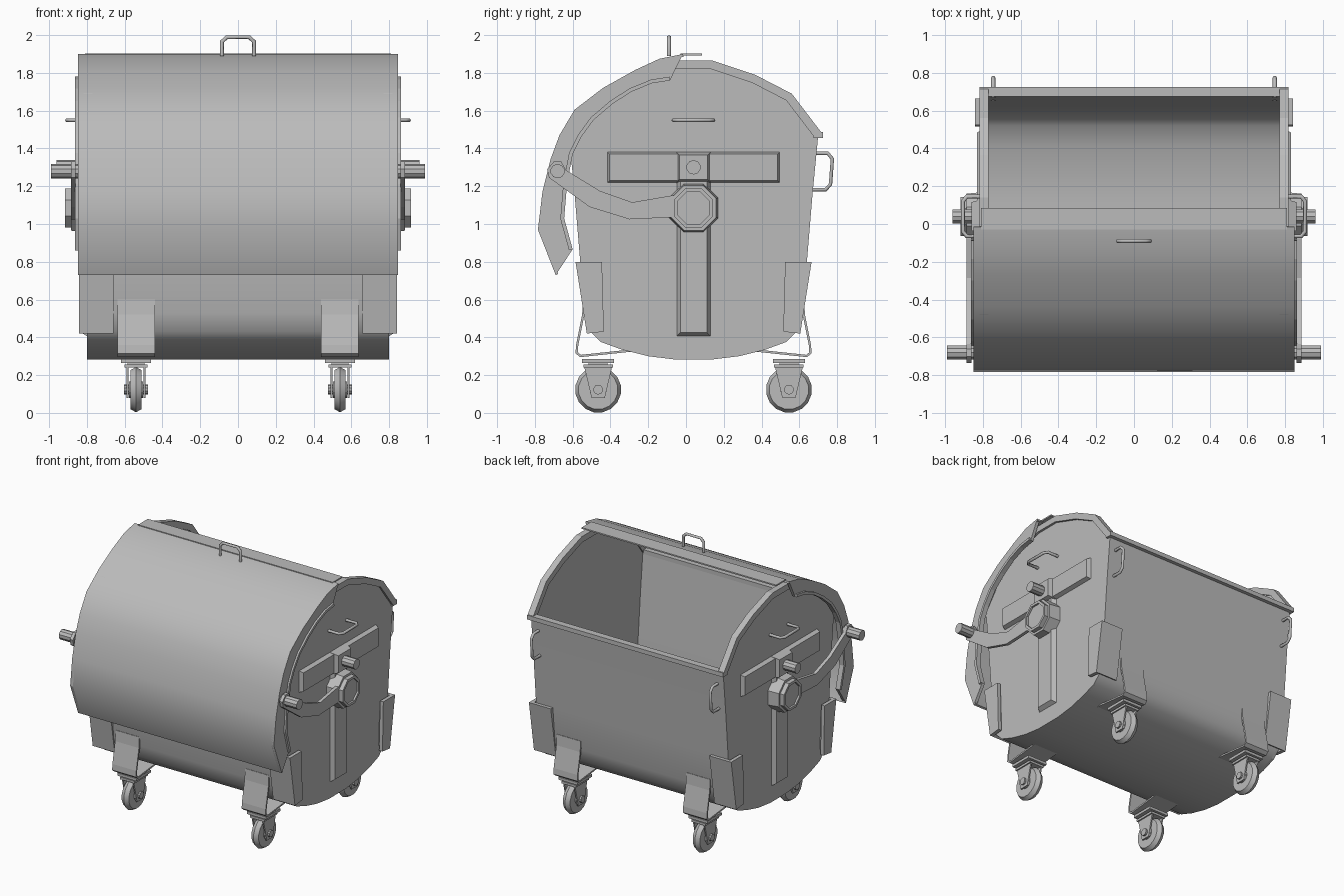
import bpy, bmesh, math
from mathutils import Vector

cube = bpy.data.objects.get("Cube")
if cube:
    bpy.data.objects.remove(cube)

CENTRE_Y = 0.04  # the tub is symmetric about this plane

steel = bpy.data.materials.new("galvanised grey")
steel.use_nodes = True
GREY = (0.5, 0.5, 0.5, 1)
steel.diffuse_color = GREY
steel.node_tree.nodes["Principled BSDF"].inputs["Base Color"].default_value = GREY


def add(name, data, mirror=""):
    data.materials.append(steel)
    ob = bpy.data.objects.new(name, data)
    ob.location.y = CENTRE_Y
    bpy.context.collection.objects.link(ob)
    if mirror:
        mod = ob.modifiers.new("Mirror", "MIRROR")
        mod.use_axis = ("x" in mirror, "y" in mirror, False)
        mod.use_mirror_merge = False
    return ob


def prism(name, parts, mirror="x", smooth=0):
    """Extrude (y, z) outlines along x; each part is (outline, x0, x1[, end outline])."""
    bm = bmesh.new()
    for outline, x0, x1, *end in parts:
        a = [bm.verts.new((x0, y, z)) for y, z in outline]
        b = [bm.verts.new((x1, y, z)) for y, z in (end[0] if end else outline)]
        n = len(a)
        bm.faces.new(a)
        bm.faces.new(b[::-1])
        for i in range(n):
            j = (i + 1) % n
            bm.faces.new((a[i], b[i], b[j], a[j]))
    bmesh.ops.recalc_face_normals(bm, faces=bm.faces)
    me = bpy.data.meshes.new(name)
    bm.to_mesh(me)
    bm.free()
    if smooth:
        for p in me.polygons:
            p.use_smooth = True
        me.set_sharp_from_angle(angle=math.radians(smooth))
    return add(name, me, mirror)


def ring(y, z, r, n):
    return [(y + r * math.cos(math.tau * (i + .5) / n),
             z + r * math.sin(math.tau * (i + .5) / n)) for i in range(n)]


def rect(y0, y1, z0, z1, inset=0):
    return [(y0 + inset, z0 + inset), (y1 - inset, z0 + inset),
            (y1 - inset, z1 - inset), (y0 + inset, z1 - inset)]


def offset(path, d):
    """Shift a polyline to its left by d."""
    out = []
    for i, p in enumerate(path):
        p = Vector(p)
        dirs = []
        if i > 0:
            dirs.append((p - Vector(path[i - 1])).normalized())
        if i < len(path) - 1:
            dirs.append((Vector(path[i + 1]) - p).normalized())
        t = sum(dirs, Vector((0, 0))).normalized()
        k = d / max(t.dot(dirs[0]), .5)
        out.append((p.x - t.y * k, p.y + t.x * k))
    return out


def band(path, d):
    return path + offset(path, d)[::-1]


def wire(name, paths, r=.011):
    cu = bpy.data.curves.new(name, "CURVE")
    cu.dimensions = "3D"
    cu.bevel_depth = r
    cu.bevel_resolution = 1
    cu.use_fill_caps = True
    for path in paths:
        sp = cu.splines.new("POLY")
        sp.points.add(len(path) - 1)
        for pt, co in zip(sp.points, path):
            pt.co = (*co, 1)
    add(name, cu)


# Tub: bent sheet, two end plates and a raised rim
half = [(.66, 1.47), (.63, 1.16), (.60, .80), (.575, .53), (.545, .43),
        (.49, .375), (.38, .335), (.24, .30), (.10, .283)]
sheet = [(-y, z) for y, z in half] + half[::-1]
half_arc = [(.675, 1.487), (.52, 1.69), (.326, 1.79), (.10, 1.865)]
arc = [(-y, z) for y, z in half_arc] + half_arc[::-1]
prism("tub_sheet", [(band(sheet, .018), -.80, .80)], "", 40)
prism("end_plate", [(sheet + arc[::-1], .78, .80)])
prism("end_rim", [(band(arc, -.045), .77, .817)])
prism("long_rim", [(rect(.635, .685, 1.455, 1.487), -.817, .817)], "y")

# Pressed ribs on the ends
prism("end_ribs", [
    (rect(-.46, .46, 1.215, 1.385), .79, .83, rect(-.46, .46, 1.215, 1.385, .015)),
    (rect(-.095, .095, .40, 1.25), .79, .83, rect(-.095, .095, .40, 1.25, .025)),
    (rect(-.095, .095, 1.215, 1.385), .79, .86, rect(-.095, .095, 1.215, 1.385, .02)),
])

# Lid: curved sheet with end flanges, stiffening lip and overhanging edge
lid = [(-.056, 1.90), (-.18, 1.875), (-.31, 1.815), (-.48, 1.72), (-.63, 1.605),
       (-.71, 1.47), (-.757, 1.343), (-.80, 1.17), (-.824, .97), (-.73, .73)]
lid_inner = [(-.125, 1.76), (-.22, 1.745), (-.33, 1.70), (-.43, 1.635), (-.53, 1.55),
             (-.595, 1.46), (-.64, 1.37), (-.67, 1.21), (-.685, 1.03), (-.64, .866)]
prism("lid_sheet", [(band(lid, .015), -.848, .848)], "", 40)
prism("lid_flange", [(lid + lid_inner[::-1], .825, .848)])
prism("lid_lip", [(band(lid_inner, -.02), .825, .862)])
prism("lid_edge", [(rect(-.07, .045, 1.893, 1.903), -.81, .81)], "")

# Pivot hub, lever arm and lifting pins
hub_y, hub_z = 0, 1.085
pin_y, pin_z = -.72, 1.28
arm = [(-.06, 1.15), (-.12, 1.15), (-.325, 1.115), (-.495, 1.175), (-.675, 1.285),
       (-.70, 1.33), (-.74, 1.33), (-.775, 1.29), (-.765, 1.245), (-.73, 1.22),
       (-.55, 1.09), (-.34, 1.025), (-.12, 1.035), (-.06, 1.035)]
prism("lever_arm", [(arm, .86, .885)])
octagon = ring(hub_y, hub_z, .112, 8)
hollow = ring(hub_y, hub_z, .092, 8)
prism("pivot_hub", [
    (ring(hub_y, hub_z, .14, 8), .80, .885, ring(hub_y, hub_z, .13, 8)),
    (octagon, .88, .903)])
prism("pivot_hub_ring", [
    ([octagon[i], octagon[(i + 1) % 8], hollow[(i + 1) % 8], hollow[i]], .90, .917)
    for i in range(8)])
prism("lifting_pins", [
    (ring(0, 1.30, .038, 10), .80, .96),
    (ring(pin_y, pin_z, .038, 10), .84, .99)], "x", 20)

# Wire handles
wire("lid_handle", [[(-.085, -.13, 1.89), (-.085, -.13, 1.965), (-.06, -.13, 1.989),
                     (.06, -.13, 1.989), (.085, -.13, 1.965), (.085, -.13, 1.89)]])
wire("end_handles", [[(s * .79, -.105, 1.55), (s * .885, -.105, 1.55),
                      (s * .905, -.08, 1.55), (s * .905, .08, 1.55),
                      (s * .885, .105, 1.55), (s * .79, .105, 1.55)] for s in (-1, 1)])
wire("back_handles", [[(s * .745, .63, 1.375), (s * .745, .71, 1.375),
                       (s * .745, .735, 1.345), (s * .745, .725, 1.21),
                       (s * .745, .70, 1.182), (s * .745, .61, 1.182)] for s in (-1, 1)])

# Corner guards
prism("corner_guards", [
    ([(.625, .80), (.485, .80), (.475, .43), (.565, .42)], .815, .842),
    ([(.625, .80), (.60, .80), (.545, .43), (.565, .42)], .66, .842),
    ([(.60, .72), (.50, .72), (.49, .46), (.55, .46)], .79, .82),
], "xy")

# Bent straps that carry the casters
strap = [(.585, .60), (.59, .52), (.622, .36), (.625, .315), (.60, .295), (.32, .325)]
prism("caster_straps", [(band(strap, -.012), .44, .638)], "xy")

# Casters
cx, cy, cz = .54, .505, .123
prism("caster_wheels", [
    (ring(cy, cz, .122, 16), cx, cx + s * .03, ring(cy, cz, .105, 16)) for s in (-1, 1)
] + [(ring(cy, cz, .045, 12), cx - .038, cx + .038)], "xy", 25)
fork = [(cy - .075, .25), (cy + .075, .25), (cy + .035, .08), (cy - .035, .08)]
prism("caster_forks", [(fork, cx + s * .04, cx + s * .05) for s in (-1, 1)] + [
    (rect(cy - .078, cy + .078, .24, .257), cx - .06, cx + .06),
    (rect(cy - .05, cy + .05, .255, .275), cx - .045, cx + .045),
    (rect(cy - .085, cy + .085, .265, .285), cx - .08, cx + .08),
    (ring(cy, cz, .026, 10), cx - .064, cx + .064)], "xy")
